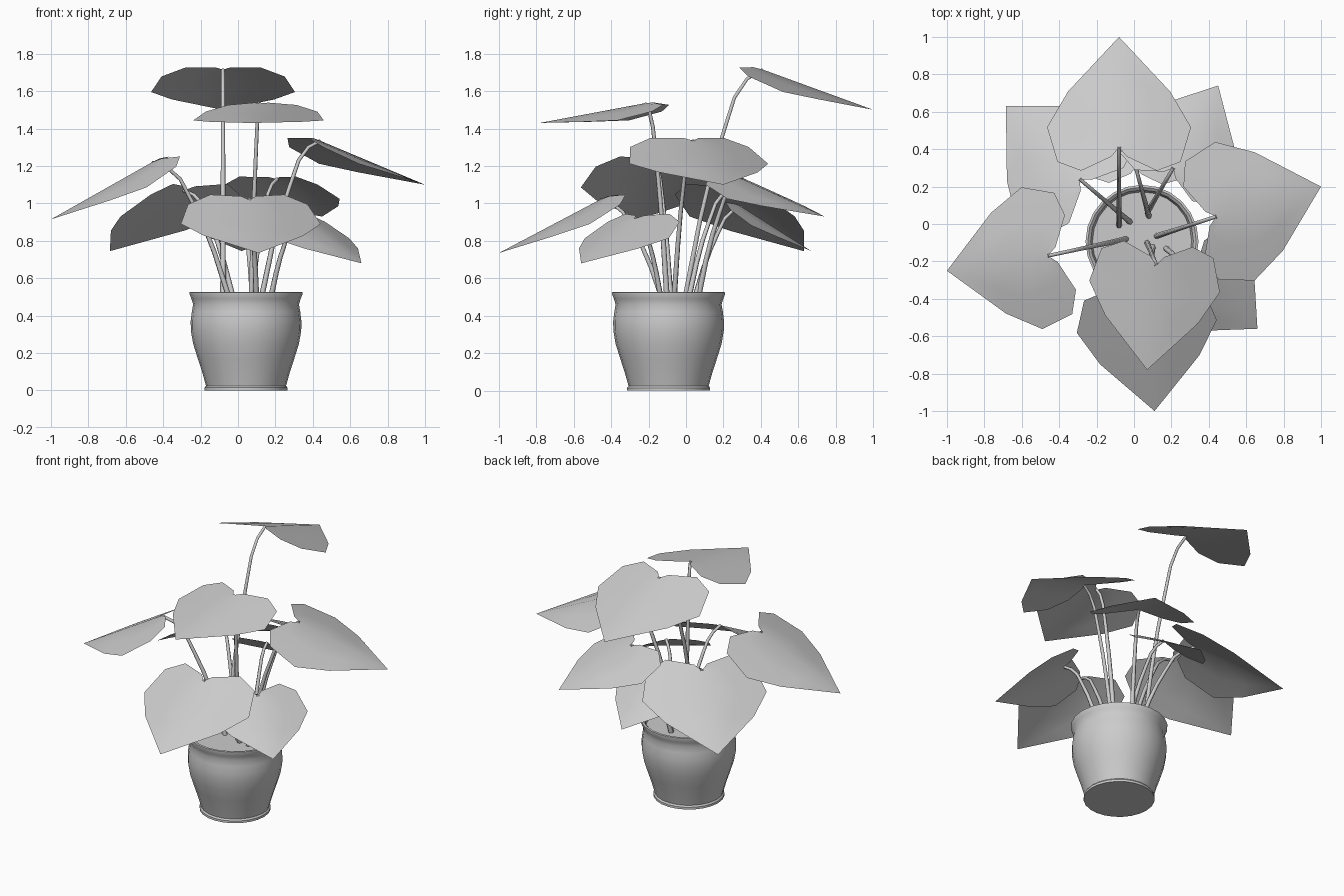
import bpy, bmesh, math
from mathutils import Vector, Matrix

if "Cube" in bpy.data.objects:
    bpy.data.objects.remove(bpy.data.objects["Cube"])

POT = Vector((0.043, -0.093, 0))


def finish(name, bm, angle=30):
    me = bpy.data.meshes.new(name)
    bm.to_mesh(me)
    bm.free()
    ob = bpy.data.objects.new(name, me)
    bpy.context.collection.objects.link(ob)
    bpy.ops.object.select_all(action='DESELECT')
    ob.select_set(True)
    bpy.context.view_layer.objects.active = ob
    bpy.ops.object.shade_smooth_by_angle(angle=math.radians(angle))
    return ob


def lathe(name, profile, sides=24):
    bm = bmesh.new()
    rings = []
    for r, z in profile:
        rings.append([bm.verts.new(POT + Vector((r * math.cos(a), r * math.sin(a), z)))
                      for a in (2 * math.pi * i / sides for i in range(sides))])
    for a, b in zip(rings, rings[1:]):
        for i in range(sides):
            j = (i + 1) % sides
            bm.faces.new((a[i], a[j], b[j], b[i]))
    bm.faces.new(rings[0][::-1])
    bm.faces.new(rings[-1])
    return finish(name, bm)


# Pot with rolled lip, soil disc closing the inside
lathe("pot", [(0.222, 0), (0.222, 0.015), (0.214, 0.025), (0.235, 0.10), (0.258, 0.17),
              (0.283, 0.25), (0.295, 0.32), (0.296, 0.37), (0.29, 0.42), (0.283, 0.46),
              (0.292, 0.49), (0.302, 0.515), (0.302, 0.525), (0.29, 0.527),
              (0.275, 0.515), (0.265, 0.48)])

# Heart leaf half outline (along, across) and matching midrib stations
EDGE = [(-0.05, 0.04), (-0.12, 0.20), (-0.06, 0.325), (0.14, 0.38), (0.33, 0.27)]
RIB = [0.0, 0.03, 0.08, 0.19, 0.38]
LENGTH = 0.62


def leaf(name, attach, tip):
    fwd = tip - attach
    s = fwd.length / LENGTH
    fwd.normalize()
    side = Vector((0, 0, 1)).cross(fwd).normalized()
    up = fwd.cross(side)
    bm = bmesh.new()

    def vert(u, v):
        w = -0.12 * abs(v) - 0.2 * v * v
        return bm.verts.new(attach + s * (fwd * u + side * v + up * w))

    rib = [vert(u, 0) for u in RIB] + [vert(LENGTH, 0)]
    for sg in (1, -1):
        mid = [vert((m + e[0]) / 2, sg * e[1] / 2) for m, e in zip(RIB, EDGE)]
        out = [vert(e[0], sg * e[1]) for e in EDGE]
        quads = []
        for i in range(len(RIB) - 1):
            quads.append((rib[i], rib[i + 1], mid[i + 1], mid[i]))
            quads.append((mid[i], mid[i + 1], out[i + 1], out[i]))
        quads.append((rib[-2], rib[-1], mid[-1]))
        quads.append((mid[-1], rib[-1], out[-1]))
        for q in quads:
            bm.faces.new(q if sg == 1 else q[::-1])
    finish(name, bm, 40)


def stem(name, base, attach):
    # (rise, outward reach) fractions: straight stalk bending over at the top
    shape = [(0, 0), (0.35, 0.2), (0.55, 0.34), (0.73, 0.5), (0.88, 0.64), (0.96, 0.8), (1, 1)]
    cu = bpy.data.curves.new(name, 'CURVE')
    cu.dimensions = '3D'
    cu.bevel_depth = 0.014
    cu.bevel_resolution = 1
    cu.use_fill_caps = True
    sp = cu.splines.new('POLY')
    sp.points.add(len(shape) - 1)
    d = attach - base
    for p, (h, r) in zip(sp.points, shape):
        p.co = (base.x + d.x * r, base.y + d.y * r, base.z + d.z * h, 1)
        p.radius = 1.1 - 0.4 * h
    ob = bpy.data.objects.new(name, cu)
    bpy.context.collection.objects.link(ob)


# name, stem base (x, y), leaf attachment, leaf tip
PLANTS = [
    ("back_top", (-0.08, -0.01), (-0.08, 0.41, 1.715), (-0.08, 1.0, 1.50)),
    ("front_top", (0.07, -0.10), (0.12, -0.22, 1.535), (0.07, -0.78, 1.43)),
    ("right", (0.12, -0.065), (0.44, 0.04, 1.335), (1.0, 0.20, 1.10)),
    ("left", (-0.04, -0.08), (-0.46, -0.17, 1.22), (-1.0, -0.25, 0.915)),
    ("back_left", (-0.02, 0.01), (-0.29, 0.24, 1.07), (-0.685, 0.63, 0.745)),
    ("back_right", (0.07, 0.06), (0.21, 0.30, 1.13), (0.45, 0.74, 0.93)),
    ("back_low", (0.08, 0.04), (0.01, 0.30, 0.98), (0.02, 0.67, 0.745)),
    ("front_right", (0.17, -0.13), (0.34, -0.27, 0.92), (0.66, -0.56, 0.68)),
    ("front_low", (0.10, -0.12), (0.06, -0.46, 1.02), (0.11, -1.0, 0.735)),
]
for name, base, attach, tip in PLANTS:
    attach = Vector(attach)
    leaf(name + "_leaf", attach, Vector(tip))
    stem(name + "_stem", Vector((*base, 0.47)), attach)
